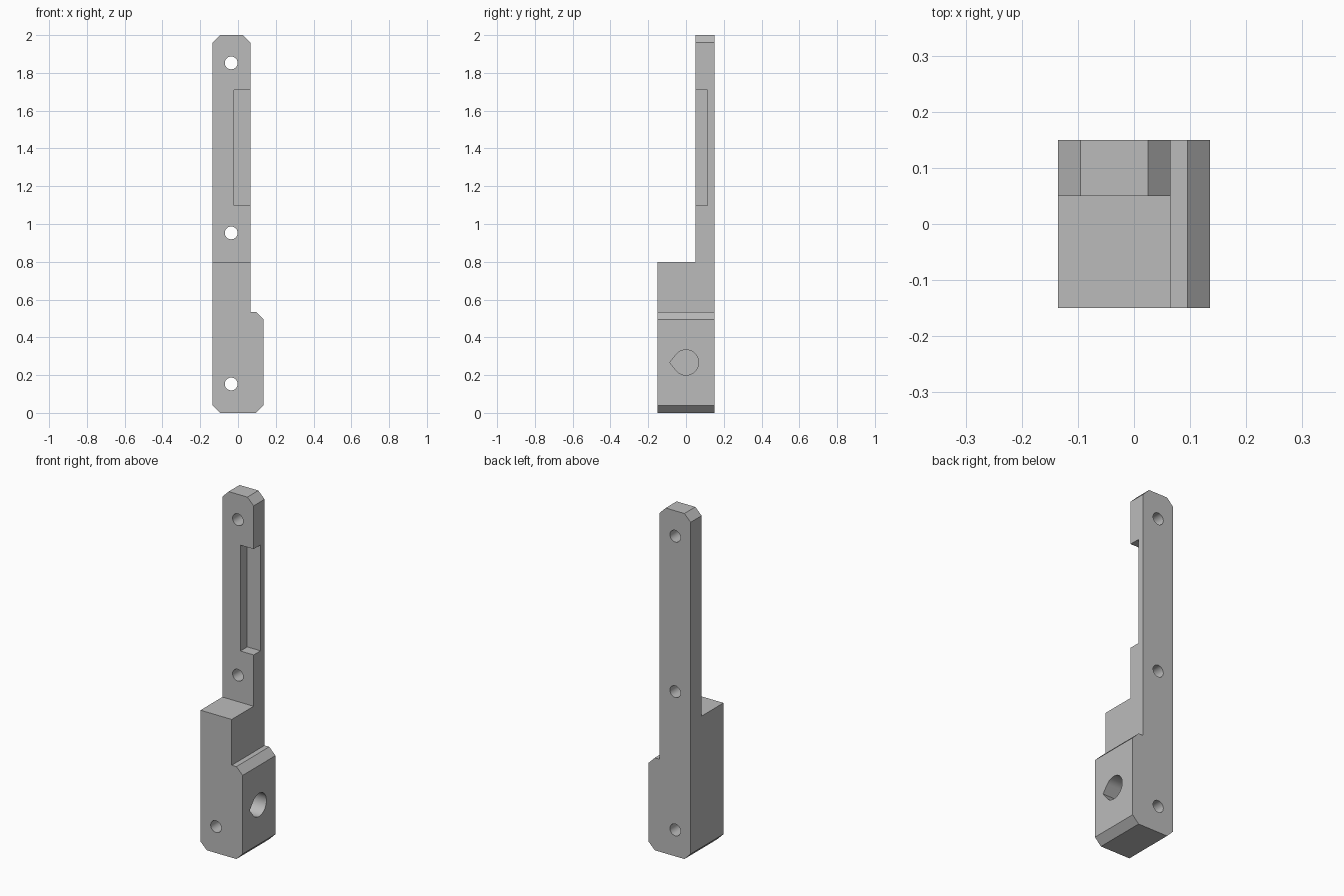
import bpy
import bmesh
from math import sin, cos, acos, pi
from mathutils import Vector

if "Cube" in bpy.data.objects:
    bpy.data.objects.remove(bpy.data.objects["Cube"], do_unlink=True)

grey = bpy.data.materials.new("plain grey")
grey.use_nodes = True
colour = (0.5, 0.5, 0.5, 1)
grey.diffuse_color = colour
grey.node_tree.nodes["Principled BSDF"].inputs["Base Color"].default_value = colour


def prism(name, points, direction):
    """Extrude a closed outline of 3D points along a direction."""
    bm = bmesh.new()
    face = bm.faces.new([bm.verts.new(p) for p in points])
    moved = bmesh.ops.extrude_face_region(bm, geom=[face])["geom"]
    verts = [v for v in moved if isinstance(v, bmesh.types.BMVert)]
    bmesh.ops.translate(bm, vec=Vector(direction), verts=verts)
    bmesh.ops.recalc_face_normals(bm, faces=bm.faces)
    mesh = bpy.data.meshes.new(name)
    bm.to_mesh(mesh)
    bm.free()
    mesh.materials.append(grey)
    obj = bpy.data.objects.new(name, mesh)
    bpy.context.collection.objects.link(obj)
    return obj


def box(name, x0, x1, y0, y1, z0, z1):
    outline = [(x0, y0, z0), (x1, y0, z0), (x1, y0, z1), (x0, y0, z1)]
    return prism(name, outline, (0, y1 - y0, 0))


def cut(target, cutter):
    """Subtract the cutter from the target, then remove the cutter."""
    mod = target.modifiers.new("cut", "BOOLEAN")
    mod.operation = "DIFFERENCE"
    mod.solver = "EXACT"
    mod.object = cutter
    bpy.context.view_layer.objects.active = target
    bpy.ops.object.modifier_apply(modifier=mod.name)
    bpy.data.objects.remove(cutter, do_unlink=True)


# Bracket body: chamfered front outline through the full depth
left, bar, foot, c = -0.135, 0.065, 0.135, 0.04
front, back, step = -0.15, 0.15, 0.05
shoulder, top = 0.535, 2.0
outline = [(left + c, 0), (foot - c, 0), (foot, c), (foot, shoulder - c),
           (foot - c, shoulder), (bar, shoulder), (bar, top - c),
           (bar - c, top), (left + c, top), (left, top - c), (left, c)]
body = prism("bracket_body", [(x, front, z) for x, z in outline],
             (0, back - front, 0))

# Thin upper arm and its side recess
cut(body, box("arm_step_cutter", -0.3, 0.3, -0.3, step, 0.8, 2.2))
cut(body, box("recess_cutter", -0.02, 0.2, -0.1, 0.113, 1.097, 1.71))

# Screw holes through the depth
for z in (0.153, 0.953, 1.853):
    ring = [(-0.036 + 0.034 * cos(a), -0.3, z + 0.034 * sin(a))
            for a in (2 * pi * i / 32 for i in range(32))]
    cut(body, prism("screw_hole_cutter", ring, (0, 0.6, 0)))

# Blind teardrop hole in the foot, its tip towards the front
r, tip, z = 0.067, 0.086, 0.267
end = pi - acos(r / tip)
arc = [end * (2 * i / 36 - 1) for i in range(37)]
drop = [(-0.065, r * cos(a), z + r * sin(a)) for a in arc]
drop.append((-0.065, -tip, z))
cut(body, prism("teardrop_cutter", drop, (0.4, 0, 0)))

# Smooth hole walls, keep all other edges crisp
bpy.ops.object.select_all(action="DESELECT")
body.select_set(True)
bpy.context.view_layer.objects.active = body
bpy.ops.object.shade_smooth_by_angle(angle=pi / 7)
